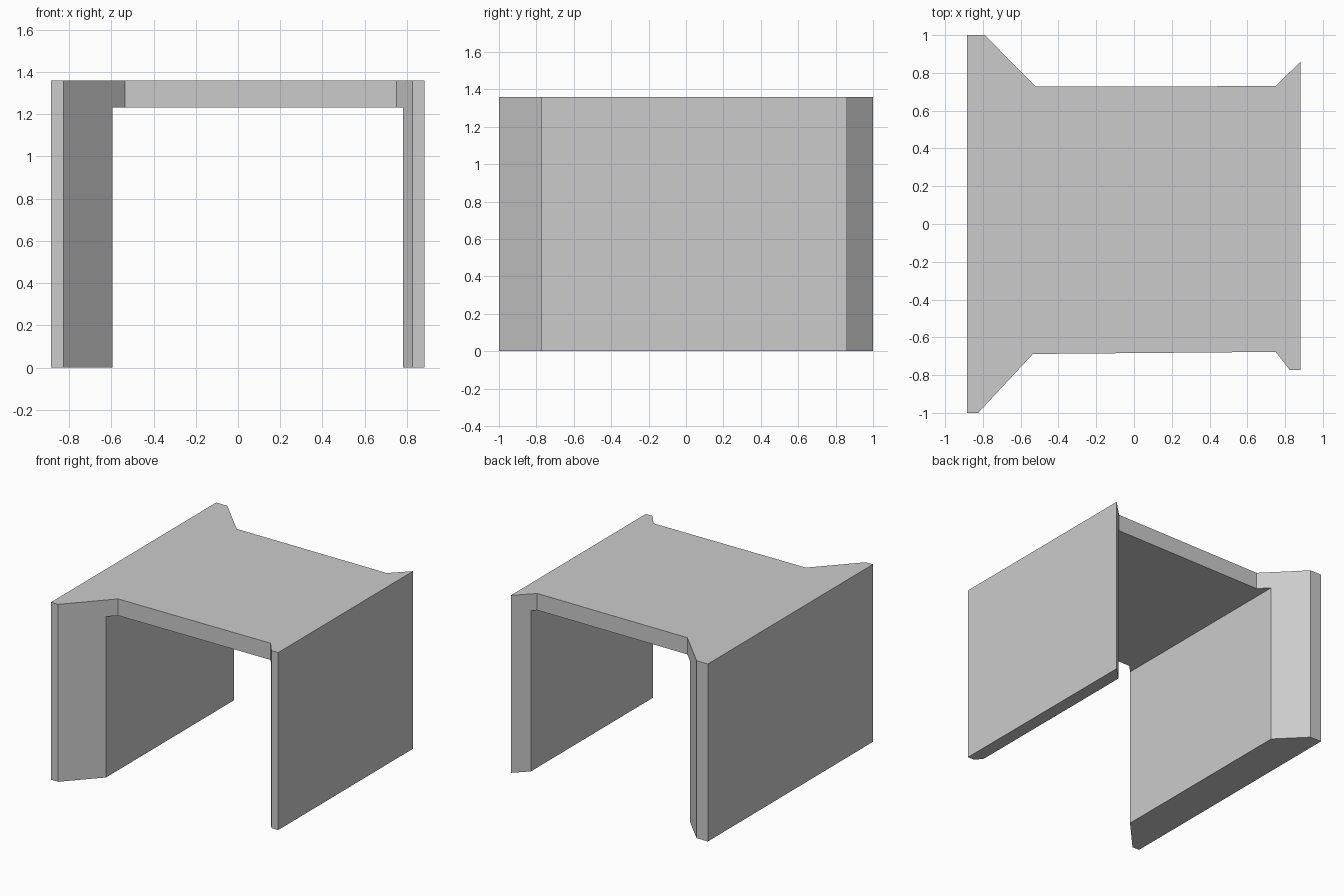
import bpy, bmesh

if "Cube" in bpy.data.objects:
    bpy.data.objects.remove(bpy.data.objects["Cube"])

HEIGHT, SOFFIT = 1.36, 1.232


def prism(name, outline, z0, z1):
    """Extrude a plan outline from z0 up to z1."""
    bm = bmesh.new()
    face = bm.faces.new([bm.verts.new((x, y, z0)) for x, y in outline])
    top = bmesh.ops.extrude_face_region(bm, geom=[face])["geom"]
    bmesh.ops.translate(bm, vec=(0, 0, z1 - z0),
                        verts=[v for v in top if isinstance(v, bmesh.types.BMVert)])
    bmesh.ops.recalc_face_normals(bm, faces=bm.faces)
    mesh = bpy.data.meshes.new(name)
    bm.to_mesh(mesh)
    bm.free()
    obj = bpy.data.objects.new(name, mesh)
    bpy.context.collection.objects.link(obj)
    return obj


# Culvert block: plan outline with flared wing walls at the four corners
portal = prism("culvert_portal", [
    (-0.885, -1.0), (-0.825, -1.0), (-0.535, -0.688), (0.75, -0.677),
    (0.825, -0.773), (0.882, -0.773), (0.882, 0.86), (0.75, 0.73),
    (-0.52, 0.727), (-0.79, 1.0), (-0.885, 1.0)], 0, HEIGHT)

# Passage cut straight through below the deck
passage = prism("passage_cutter", [
    (-0.593, -1.2), (0.782, -1.2), (0.782, 1.2), (-0.593, 1.2)], -0.2, SOFFIT)
passage.hide_render = True
passage.hide_set(True)

cut = portal.modifiers.new("passage", 'BOOLEAN')
cut.operation = 'DIFFERENCE'
cut.solver = 'EXACT'
cut.object = passage

# Bake the cut and drop the helper
bpy.context.view_layer.objects.active = portal
portal.select_set(True)
bpy.ops.object.modifier_apply(modifier=cut.name)
bpy.data.objects.remove(passage)
